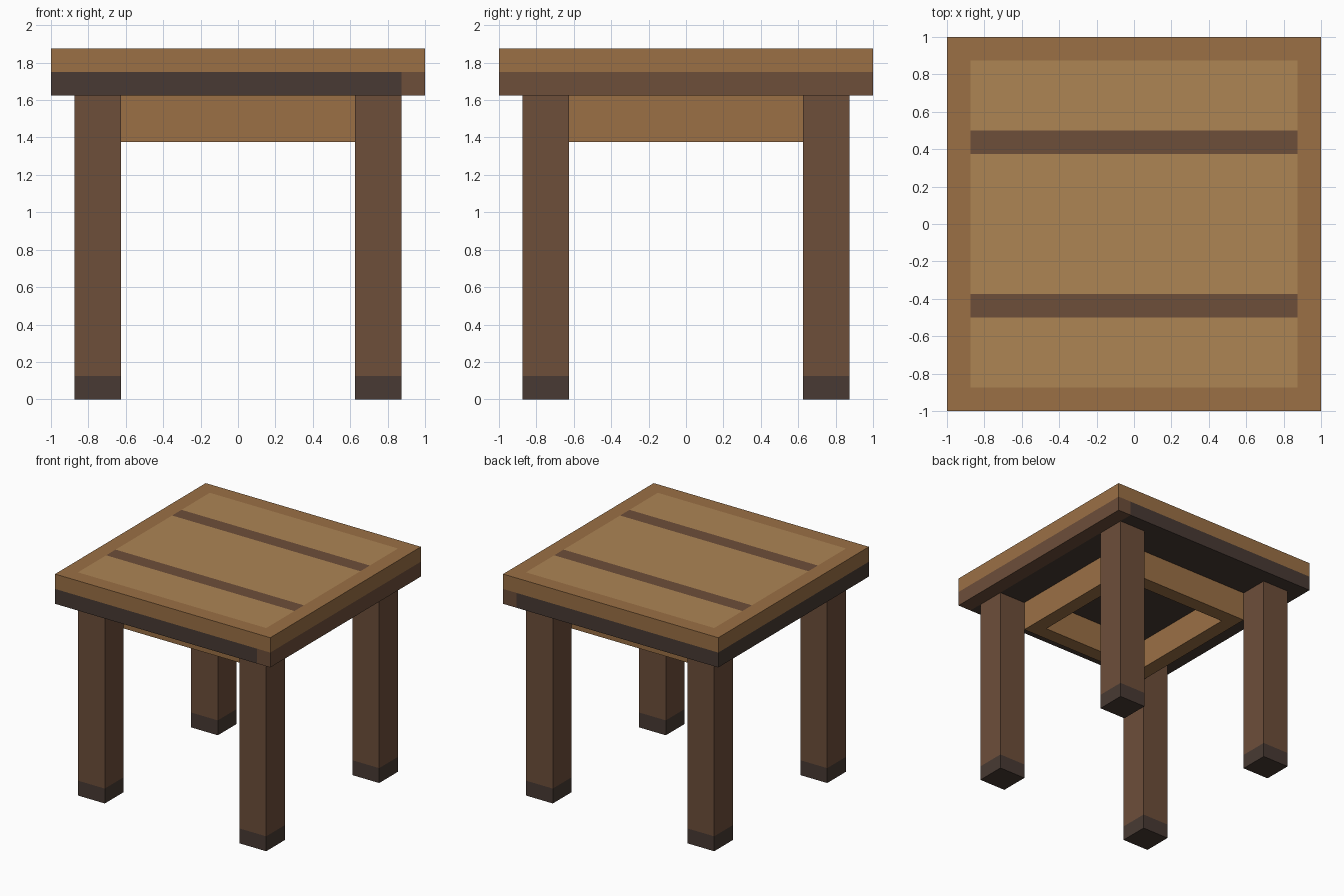
import bpy, bmesh
from mathutils import Matrix, Vector

if "Cube" in bpy.data.objects:
    bpy.data.objects.remove(bpy.data.objects["Cube"])


def material(name, rgb):
    mat = bpy.data.materials.new(name)
    mat.diffuse_color = [((c / 255 + 0.055) / 1.055) ** 2.4 for c in rgb] + [1]
    mat.use_nodes = True
    mat.node_tree.nodes["Principled BSDF"].inputs["Base Color"].default_value = mat.diffuse_color
    return mat


OAK = material("oak", (155, 112, 69))
PALE = material("pale_wood", (173, 133, 84))
BROWN = material("brown_wood", (109, 78, 58))
DARK = material("dark_wood", (72, 58, 51))


def finish(name, bm, mats, pick=lambda c, n: 0):
    """Turn a bmesh into an object, choosing each face's material by position."""
    bmesh.ops.recalc_face_normals(bm, faces=bm.faces)
    for f in bm.faces:
        f.material_index = pick(f.calc_center_median(), f.normal)
    mesh = bpy.data.meshes.new(name)
    bm.to_mesh(mesh)
    bm.free()
    for m in mats:
        mesh.materials.append(m)
    obj = bpy.data.objects.new(name, mesh)
    bpy.context.collection.objects.link(obj)
    return obj


def box(lo, hi, cuts=()):
    """Box between two corners, sliced at (axis, position) pairs."""
    lo, hi = Vector(lo), Vector(hi)
    bm = bmesh.new()
    bmesh.ops.create_cube(bm, size=1, matrix=Matrix.Translation((lo + hi) / 2)
                          @ Matrix.Diagonal((*(hi - lo), 1)))
    for axis, pos in cuts:
        normal = Vector((0, 0, 0))
        normal[axis] = 1
        bmesh.ops.bisect_plane(bm, geom=bm.verts[:] + bm.edges[:] + bm.faces[:],
                               plane_co=normal * pos, plane_no=normal)
    return bm


# Table top: oak rim, pale inlay with two brown stripes, dark lower layer
# that turns brown along the right edge
def top_material(c, n):
    if c.z < 1.75:
        return 2 if c.x > 0.875 else 3
    if n.z > 0.5 and abs(c.x) < 0.875 and abs(c.y) < 0.875:
        return 2 if 0.375 < abs(c.y) < 0.5 else 1
    return 0


cuts = [(2, 1.75)] + [(0, s * 0.875) for s in (-1, 1)]
cuts += [(1, s * p) for s in (-1, 1) for p in (0.375, 0.5, 0.875)]
finish("table_top", box((-1, -1, 1.625), (1, 1, 1.875), cuts),
       [OAK, PALE, BROWN, DARK], top_material)

# Four legs with dark feet
for sy, depth in ((-1, "front"), (1, "back")):
    for sx, side in ((-1, "left"), (1, "right")):
        x, y = sx * 0.75, sy * 0.75
        bm = box((x - 0.125, y - 0.125, 0), (x + 0.125, y + 0.125, 1.625), [(2, 0.125)])
        finish(f"{depth}_{side}_leg", bm, [BROWN, DARK],
               lambda c, n: 1 if c.z < 0.125 else 0)

# Square apron frame: rectangular section carried round four corners
bm = bmesh.new()
section = [(0.625, 1.375), (0.625, 1.625), (0.5, 1.625), (0.5, 1.375)]
rings = [[bm.verts.new((sx * r, sy * r, z)) for r, z in section]
         for sx, sy in ((-1, -1), (1, -1), (1, 1), (-1, 1))]
for i in range(4):
    a, b = rings[i], rings[(i + 1) % 4]
    for j in range(4):
        k = (j + 1) % 4
        bm.faces.new((a[j], b[j], b[k], a[k]))
finish("apron", bm, [OAK])
